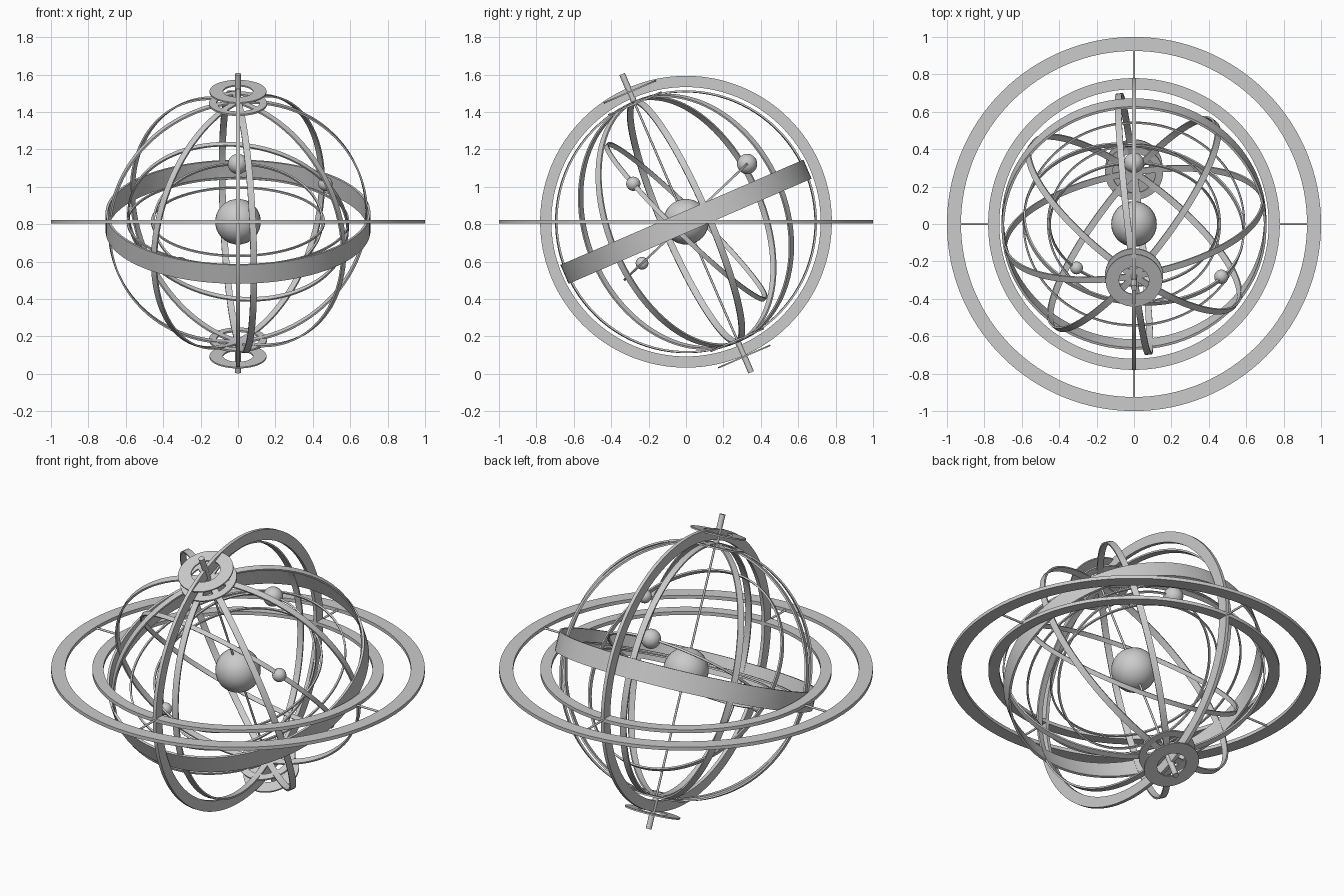
import bpy, bmesh
from math import sin, cos, pi, radians
from mathutils import Matrix, Vector

if "Cube" in bpy.data.objects:
    bpy.data.objects.remove(bpy.data.objects["Cube"])

CENTER = Matrix.Translation((0, 0, 0.813))
TILT = Matrix.Rotation(radians(23.4), 4, 'X')
GLOBE = CENTER @ TILT          # frame of the tilted globe


def finish(name, bm, matrix):
    bmesh.ops.recalc_face_normals(bm, faces=bm.faces)
    mesh = bpy.data.meshes.new(name)
    bm.to_mesh(mesh)
    bm.free()
    ob = bpy.data.objects.new(name, mesh)
    bpy.context.collection.objects.link(ob)
    ob.matrix_world = matrix
    bpy.context.view_layer.objects.active = ob
    ob.select_set(True)
    bpy.ops.object.shade_smooth_by_angle(angle=radians(35))
    ob.select_set(False)
    return ob


def ring(name, r_in, r_out, height, matrix, n=96):
    """Flat ring or band with a rectangular section, axis along local z."""
    bm = bmesh.new()
    h = height / 2
    section = [(r_in, -h), (r_out, -h), (r_out, h), (r_in, h)]
    loops = [[bm.verts.new((r * cos(2 * pi * i / n), r * sin(2 * pi * i / n), z))
              for r, z in section] for i in range(n)]
    for i in range(n):
        a, b = loops[i], loops[(i + 1) % n]
        for k in range(4):
            j = (k + 1) % 4
            bm.faces.new((a[k], b[k], b[j], a[j]))
    return finish(name, bm, matrix)


def rod(name, p, q, radius, matrix, n=16):
    p, q = Vector(p), Vector(q)
    d = q - p
    bm = bmesh.new()
    bmesh.ops.create_cone(bm, cap_ends=True, segments=n, radius1=radius,
                          radius2=radius, depth=d.length)
    place = Matrix.Translation((p + q) / 2) @ d.to_track_quat('Z', 'Y').to_matrix().to_4x4()
    return finish(name, bm, matrix @ place)


def ball(name, pos, radius):
    bm = bmesh.new()
    bmesh.ops.create_uvsphere(bm, u_segments=32, v_segments=16, radius=radius)
    return finish(name, bm, CENTER @ Matrix.Translation(pos))


# fixed outer frame: horizon, inner horizon, upright meridian
ring("horizon_ring", 0.925, 1.0, 0.02, CENTER, 128)
ring("inner_horizon_ring", 0.72, 0.78, 0.02, CENTER, 128)
ring("meridian_ring", 0.72, 0.78, 0.02, CENTER @ Matrix.Rotation(pi / 2, 4, 'Y'), 128)
for i, d in enumerate([(1, 0, 0), (0, 1, 0), (-1, 0, 0), (0, -1, 0)]):
    rod(f"horizon_strut_{i}", Vector(d) * 0.77, Vector(d) * 0.935, 0.006, CENTER, 12)

# tilted globe: equator band and great-circle hoops
ring("equator_band", 0.695, 0.708, 0.11, GLOBE)
for i, a in enumerate((10, 50, 97, 144)):
    turn = Matrix.Rotation(radians(a), 4, 'Z') @ Matrix.Rotation(pi / 2, 4, 'X')
    ring(f"globe_hoop_{i}", 0.693, 0.703, 0.035, GLOBE @ turn)

# polar discs, collars and axle
for label, side, disc, tip in (("top", 1, 0.757, 0.86), ("bottom", -1, 0.785, 0.877)):
    ring(f"{label}_pole_disc", 0.08, 0.152, 0.008, GLOBE @ Matrix.Translation((0, 0, disc * side)), 48)
    ring(f"{label}_pole_collar", 0.115, 0.155, 0.01, GLOBE @ Matrix.Translation((0, 0, 0.688 * side)), 48)
    rod(f"{label}_axle_end", (0, 0, 0.70 * side), (0, 0, tip * side), 0.016, GLOBE)
rod("axle", (0, 0, -0.72), (0, 0, 0.72), 0.006, GLOBE, 12)

# orbit hoops
ring("equatorial_orbit_small", 0.455, 0.465, 0.01, GLOBE)
ring("equatorial_orbit_large", 0.585, 0.595, 0.01, GLOBE)
ring("inner_orbit", 0.445, 0.455, 0.012, CENTER @ Matrix.Rotation(radians(43.4), 4, 'X'))
steep = Vector((0.11, 0.70, 0.717)).to_track_quat('Z', 'Y').to_matrix().to_4x4()
ring("steep_orbit", 0.585, 0.595, 0.025, CENTER @ steep)

# central body and planets
ball("central_ball", (0, 0, 0), 0.122)
ball("large_planet", (0, 0.327, 0.309), 0.054)
ball("medium_planet", (0.467, -0.282, 0.203), 0.038)
ball("small_planet", (-0.307, -0.235, -0.222), 0.034)
